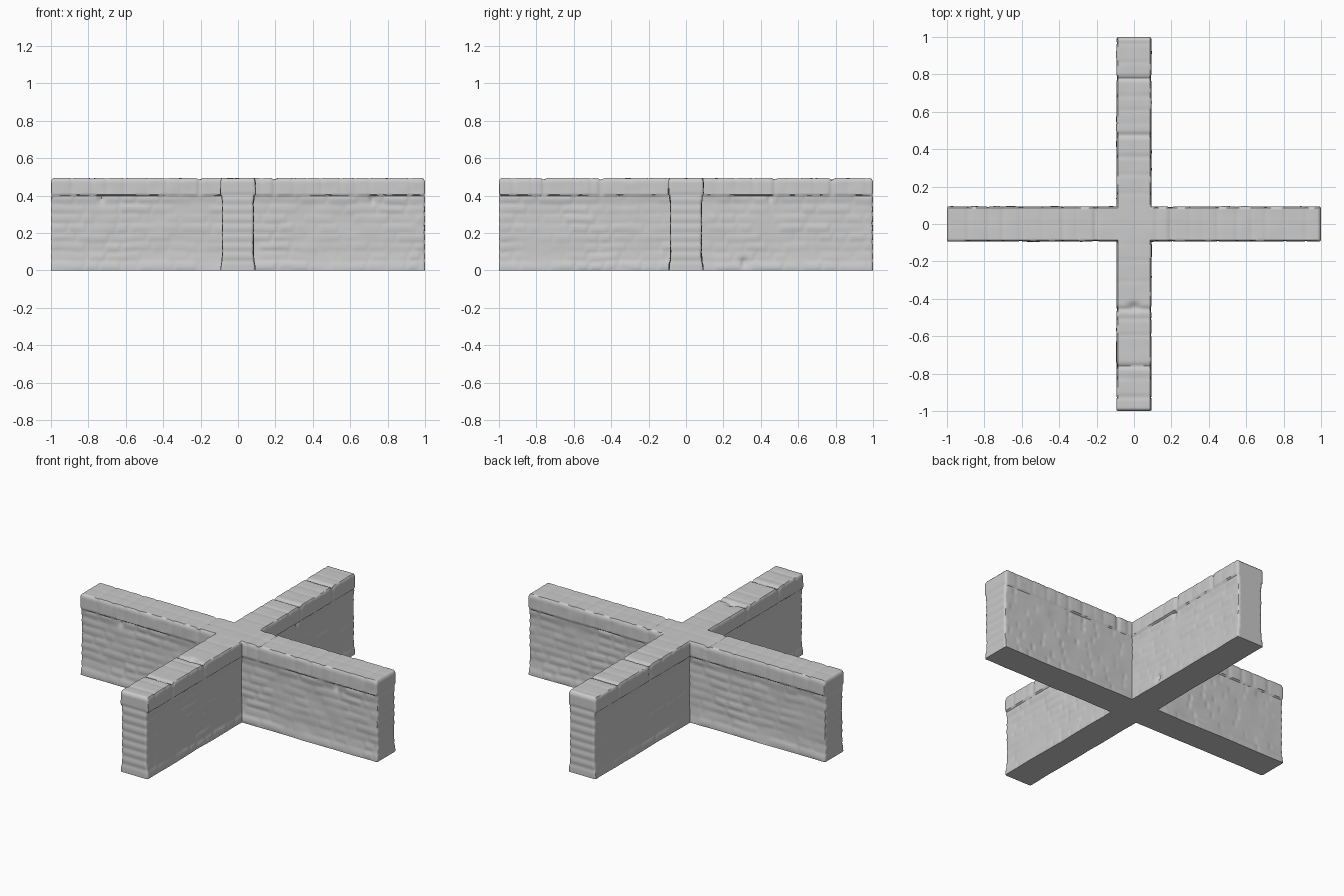
import bpy, bmesh, math, random
from mathutils import Vector, noise

if "Cube" in bpy.data.objects:
    bpy.data.objects.remove(bpy.data.objects["Cube"])

random.seed(7)

HW, TOP, CAP = 0.097, 0.495, 0.402       # half width, wall height, underside of coping
ARM, MID = 90, 18                        # grid divisions per arm / across the wall
ROW = CAP / 8                            # stone course height
N = ARM * 2 + MID


def coord(i):
    if i <= ARM:
        return -1 + (1 - HW) * i / ARM
    if i <= ARM + MID:
        return -HW + 2 * HW * (i - ARM) / MID
    return HW + (1 - HW) * (i - ARM - MID) / ARM


LEVELS = [0.398 * k / 38 for k in range(39)] + [CAP + 0.003 + (TOP - CAP - 0.003) * k / 9 for k in range(10)]
K = len(LEVELS) - 1


def smooth(a, b, x):
    t = min(1, max(0, (x - a) / (b - a)))
    return t * t * (3 - 2 * t)


def inset(z):
    """Vertical section of the wall: spread foot, slim body, projecting coping."""
    if z > CAP:
        return 0.001
    return 0.004 + 0.009 * smooth(0.0, 0.09, z) - 0.004 * smooth(0.36, 0.40, z)


# Stone joints along each course: (position, strength)
def make_breaks(lo, hi):
    out, u = [(-1.0, 0.6)], -1.0
    while u < 1:
        u += random.uniform(lo, hi)
        out.append((min(u, 1.0), random.uniform(0.3, 1.0)))
    return out


BREAKS = {(face, r): make_breaks(0.07, 0.2) for face in ("x1", "x-1", "y1", "y-1") for r in range(8)}
CAP_BREAKS = {"x": make_breaks(0.07, 0.12), "y": make_breaks(0.07, 0.12)}
DEEP = {"x": [-0.205, 0.195], "y": [-0.76, -0.455, 0.475, 0.78]}
for a in DEEP:
    CAP_BREAKS[a] = [b for b in CAP_BREAKS[a] if all(abs(b[0] - d) > 0.05 for d in DEEP[a])]
    CAP_BREAKS[a] += [(d, 2.4) for d in DEEP[a]]


def groove(d, w=0.011):
    return math.exp(-(d / w) ** 2)


def nz(x, y, z, f):
    return noise.noise(Vector((x * f, y * f, z * f)))


def cap_joint(axis, u):
    return max(s * groove(u - b) for b, s in CAP_BREAKS[axis])


CHIPS = [("y-1", 0.72, 0.385), ("y-1", -0.73, 0.385), ("x1", 0.31, 0.04), ("x1", 0.45, 0.39)]


def side_depth(face, axis, u, x, y, z):
    """Inward displacement of a long wall face."""
    n = nz(x, y, z, 9)
    if z > CAP:
        d = 0.003 * cap_joint(axis, u) + 0.002 * (1 + nz(x, y, z, 14))
        return d + 0.004 * smooth(TOP - 0.015, TOP, z)
    zz = z + 0.008 * nz(x, y, z, 6)
    r = max(0, min(7, int(zz / ROW)))
    dz = min(zz - r * ROW, (r + 1) * ROW - zz)
    brk = BREAKS[face, r]
    uu = u + 0.008 * n
    du = min(abs(uu - b) for b, _ in brk)
    stone = max([s for b, s in brk if b <= uu], key=lambda s: 0, default=0.6)
    stone = [s for b, s in brk if b <= uu][-1] if uu > -1 else 0.6
    j = max(groove(dz, 0.008), groove(du, 0.009))
    d = 0.004 * j * (0.6 + 0.8 * nz(x, y, z + 5, 5)) + 0.004 * (stone - 0.65) * (1 - j) + 0.0025 * n
    for f, cu, cz in CHIPS:
        if f == face:
            d += 0.014 * groove(u - cu, 0.014) * groove(z - cz, 0.024)
    return d


def top_drop(x, y, edge):
    """Wear, joints and rounded rim of the coping top."""
    axis, u = ("x", x) if abs(x) > abs(y) else ("y", y)
    v = y if axis == "x" else x
    d = 0.0015 * (1 + nz(x, y, 3, 11)) + 0.0012 * groove(v, 0.01)
    if abs(u) > HW + 0.01:
        d += 0.0035 * cap_joint(axis, u)
    d += 0.014 * groove(x, 0.03) * groove(y + 0.44, 0.02)
    return d + (0.005 if edge else 0)


# Cross-shaped plan and its outward normals along the outline
mid = range(ARM, ARM + MID)
cells = {(i, j) for i in range(N) for j in range(N) if i in mid or j in mid}
normals, edges = {}, []
for i, j in sorted(cells):
    for dx, dy, a, b in [(1, 0, (1, 0), (1, 1)), (-1, 0, (0, 1), (0, 0)),
                         (0, 1, (1, 1), (0, 1)), (0, -1, (0, 0), (1, 0))]:
        if (i + dx, j + dy) not in cells:
            p, q = (i + a[0], j + a[1]), (i + b[0], j + b[1])
            edges.append((p, q))
            for c in (p, q):
                normals.setdefault(c, set()).add((dx, dy))


def place(i, j, k):
    x, y, z = coord(i), coord(j), LEVELS[k]
    px, py, pz = x, y, z
    nrm = normals.get((i, j), ())
    for dx, dy in nrm:
        is_end = abs(x) > 0.999 if dx else abs(y) > 0.999
        if is_end:
            # arm ends stay in plane, with faint courses; sides taper with the section
            t = z / ROW
            d = 0.004 * groove(abs(t - round(t)) * ROW, 0.009) if 0.02 < z < CAP + 0.01 else 0
            d += 0.005 * smooth(TOP - 0.012, TOP, z)
            if len(nrm) == 1:
                s = (HW - inset(z)) / HW
                px, py = (px, py * s) if dx else (px * s, py)
            else:
                d += 0.004
        else:
            u, axis = (y, "y") if dx else (x, "x")
            face = ("x" if dx else "y") + str(dx + dy)
            d = inset(z) + side_depth(face, axis, u, x, y, z)
        px -= dx * d
        py -= dy * d
    if z > CAP:
        pz -= top_drop(x, y, bool(nrm)) * smooth(TOP - 0.05, TOP, z)
    return px, py, pz


# Build the single masonry skin
bm = bmesh.new()
verts = {}


def vert(i, j, k):
    if (i, j, k) not in verts:
        verts[i, j, k] = bm.verts.new(place(i, j, k))
    return verts[i, j, k]


for i, j in sorted(cells):
    ring = [(i, j), (i + 1, j), (i + 1, j + 1), (i, j + 1)]
    bm.faces.new([vert(*c, K) for c in ring])              # coping top
    bm.faces.new([vert(*c, 0) for c in reversed(ring)])    # flat underside
for p, q in edges:                                         # wall faces
    for k in range(K):
        bm.faces.new([vert(*p, k), vert(*q, k), vert(*q, k + 1), vert(*p, k + 1)])
bmesh.ops.recalc_face_normals(bm, faces=bm.faces[:])

mesh = bpy.data.meshes.new("stone_cross_wall")
bm.to_mesh(mesh)
bm.free()
wall = bpy.data.objects.new("stone_cross_wall", mesh)
bpy.context.collection.objects.link(wall)
bpy.context.view_layer.objects.active = wall
wall.select_set(True)
bpy.ops.object.shade_smooth_by_angle(angle=math.radians(50))
